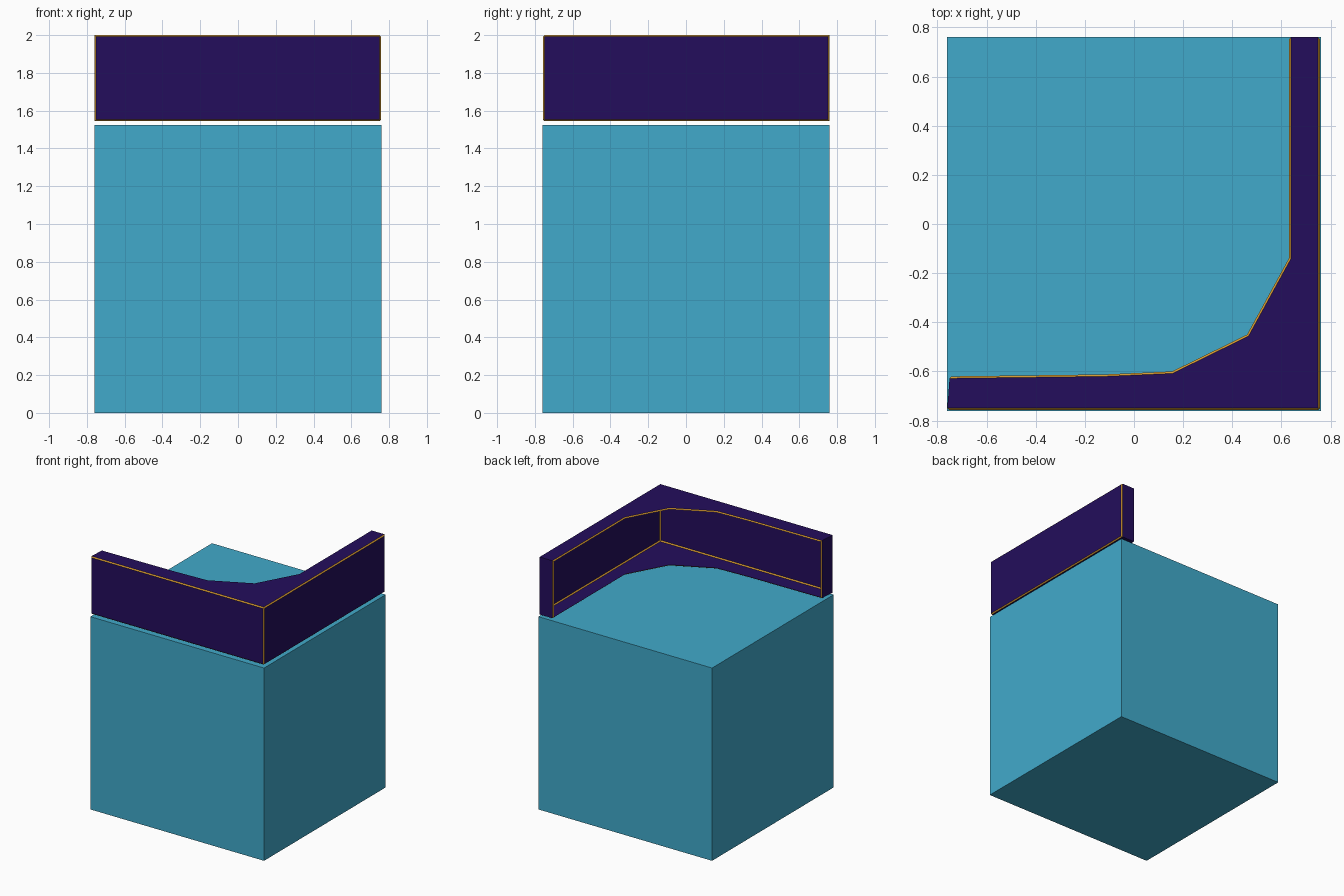
import bpy, bmesh

if "Cube" in bpy.data.objects:
    bpy.data.objects.remove(bpy.data.objects["Cube"])


def material(name, rgb):
    m = bpy.data.materials.new(name)
    m.diffuse_color = (*rgb, 1)
    m.use_nodes = True
    m.node_tree.nodes["Principled BSDF"].inputs["Base Color"].default_value = m.diffuse_color
    return m


blue = material("sky_blue", (0.053, 0.402, 0.597))
purple = material("deep_purple", (0.017, 0.004, 0.107))
orange = material("amber_trim", (0.70, 0.33, 0.03))


def add_object(name, bm, mats):
    me = bpy.data.meshes.new(name)
    bm.to_mesh(me)
    bm.free()
    for m in mats:
        me.materials.append(m)
    ob = bpy.data.objects.new(name, me)
    bpy.context.collection.objects.link(ob)


def prism(outline, z0, z1):
    bm = bmesh.new()
    base = bm.faces.new([bm.verts.new((x, y, z0)) for x, y in outline])
    top = bmesh.ops.extrude_face_region(bm, geom=[base], use_keep_orig=True)["geom"]
    for v in top:
        if isinstance(v, bmesh.types.BMVert):
            v.co.z = z1
    bmesh.ops.recalc_face_normals(bm, faces=bm.faces)
    return bm


# Main block
h = 0.76
add_object("base_block", prism([(-h, -h), (h, -h), (h, h), (-h, h)], 0, 1.525), [blue])

# Corner crown: L-shaped outline with a faceted inner curve
outline = [(-0.76, -0.757), (0.757, -0.757), (0.757, 0.76), (0.63, 0.76),
           (0.63, -0.14), (0.46, -0.45), (0.155, -0.60), (-0.12, -0.612), (-0.75, -0.62)]
bm = prism(outline, 1.545, 2.0)


def is_inner(x, y):
    return -0.7 < x < 0.7 and -0.7 < y < 0.7


# Trim runs along the long edges and the outer and end uprights
trim = []
for e in bm.edges:
    a, b = (v.co for v in e.verts)
    mid = (a + b) / 2
    if abs(a.z - b.z) > 0.1:
        inner_corner = is_inner(mid.x, mid.y) and mid.y < 0.7
        if not inner_corner:
            trim.append(e)
    elif not (mid.y > 0.75 or mid.x < -0.74):
        trim.append(e)
bmesh.ops.bevel(bm, geom=trim, offset=0.008, offset_type='OFFSET', segments=1,
                affect='EDGES', profile=0.5, material=1, clamp_overlap=True)

# The crown is hollow: its inner wall is open
bm.normal_update()
inner = []
for f in bm.faces:
    c = f.calc_center_median()
    if f.material_index == 0 and abs(f.normal.z) < 0.1 and is_inner(c.x, c.y):
        inner.append(f)
bmesh.ops.delete(bm, geom=inner, context='FACES')
add_object("corner_crown", bm, [purple, orange])
